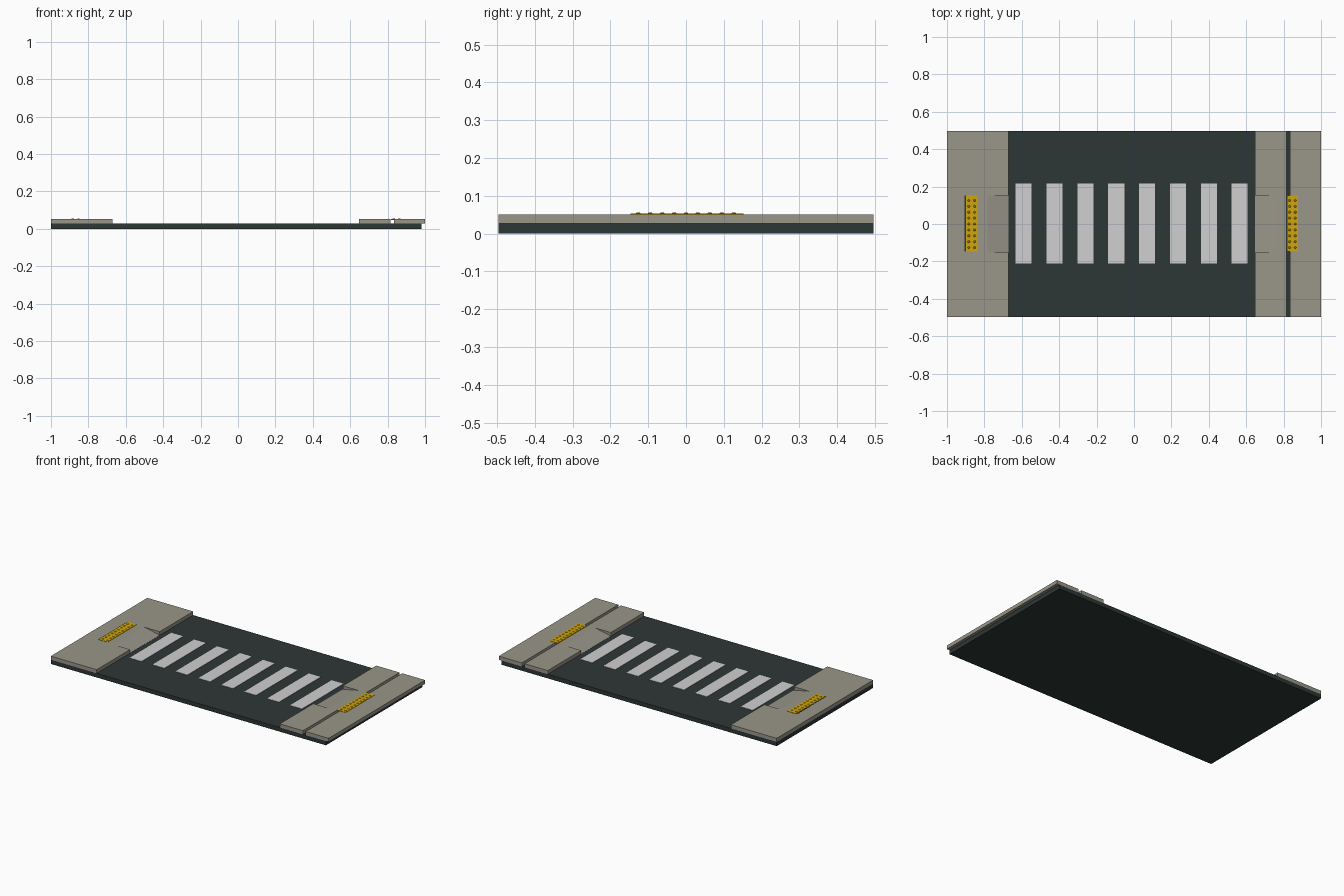
import bpy, bmesh, math

if "Cube" in bpy.data.objects:
    bpy.data.objects.remove(bpy.data.objects["Cube"])


def material(name, rgb):
    m = bpy.data.materials.new(name)
    m.diffuse_color = (*rgb, 1.0)
    m.use_nodes = True
    m.node_tree.nodes["Principled BSDF"].inputs["Base Color"].default_value = m.diffuse_color
    return m


ASPHALT = material("dark asphalt", (0.027, 0.038, 0.037))
STONE = material("pavement stone", (0.32, 0.306, 0.25))
PAINT = material("road paint", (0.64, 0.63, 0.63))
YELLOW = material("tactile yellow", (0.63, 0.38, 0.004))

ROAD_TOP, KERB_TOP, HALF_Y, RAMP_Y = 0.027, 0.051, 0.496, 0.152


def finish(name, bm, mat):
    bmesh.ops.recalc_face_normals(bm, faces=bm.faces)
    mesh = bpy.data.meshes.new(name)
    bm.to_mesh(mesh)
    bm.free()
    mesh.materials.append(mat)
    ob = bpy.data.objects.new(name, mesh)
    bpy.context.collection.objects.link(ob)
    return ob


def prism(name, profile, y0, y1, mat):
    """Extrude an xz outline along y."""
    bm = bmesh.new()
    face = bm.faces.new([bm.verts.new((x, y0, z)) for x, z in profile])
    ext = bmesh.ops.extrude_face_region(bm, geom=[face])
    moved = [v for v in ext["geom"] if isinstance(v, bmesh.types.BMVert)]
    bmesh.ops.translate(bm, verts=moved, vec=(0, y1 - y0, 0))
    return finish(name, bm, mat)


def box(name, x0, x1, y0, y1, z0, z1, mat):
    return prism(name, [(x0, z0), (x1, z0), (x1, z1), (x0, z1)], y0, y1, mat)


def cut_ramp(slab, edge, inner):
    """Slope the middle of a slab down to the road at its edge."""
    out = edge + math.copysign(0.02, edge - inner)
    slope = (ROAD_TOP + 0.001 - KERB_TOP) / (edge - inner)
    cutter = prism("ramp_cutter", [(inner, KERB_TOP), (out, KERB_TOP + slope * (out - inner)),
                                   (out, 0.1), (inner, 0.1)], -RAMP_Y, RAMP_Y, STONE)
    cutter.hide_render = True
    cutter.display_type = 'WIRE'
    mod = slab.modifiers.new("ramp", 'BOOLEAN')
    mod.operation = 'DIFFERENCE'
    mod.solver = 'EXACT'
    mod.object = cutter


def tactile_plate(name, x0, x1):
    """Yellow warning plate with rows of small studs."""
    box(name + "_plate", x0, x1, -0.147, 0.152, KERB_TOP - 0.004, KERB_TOP + 0.002, YELLOW)
    bm = bmesh.new()
    for col in (0.25, 0.75):
        for row in range(9):
            made = bmesh.ops.create_cone(bm, cap_ends=True, segments=8,
                                         radius1=0.007, radius2=0.004, depth=0.003)
            bmesh.ops.translate(bm, verts=made["verts"],
                                vec=(x0 + (x1 - x0) * col, (row - 4) * 0.0315, KERB_TOP + 0.0032))
    finish(name + "_studs", bm, YELLOW)


# Road bed
box("road", -1.0, 0.98, -HALF_Y, HALF_Y, 0.0, ROAD_TOP, ASPHALT)

# Crossing stripes
for i in range(8):
    x = -0.59 + i * 0.165
    box("crossing_stripe", x - 0.043, x + 0.043, -0.211, 0.217,
        ROAD_TOP - 0.001, ROAD_TOP + 0.002, PAINT)

# Pavements with kerb ramps
left = box("left_pavement", -1.0, -0.67, -HALF_Y, HALF_Y, ROAD_TOP, KERB_TOP, STONE)
cut_ramp(left, -0.67, -0.782)
kerb = box("right_kerb", 0.648, 0.815, -HALF_Y, HALF_Y, ROAD_TOP, KERB_TOP, STONE)
cut_ramp(kerb, 0.648, 0.76)
box("right_pavement", 0.835, 1.0, -HALF_Y, HALF_Y, ROAD_TOP, KERB_TOP, STONE)

# Tactile plates, with the dark seam beside the left one
tactile_plate("left_tactile", -0.899, -0.837)
tactile_plate("right_tactile", 0.817, 0.877)
box("left_tactile_seam", -0.905, -0.899, -0.147, 0.152, KERB_TOP - 0.002, KERB_TOP + 0.001, ASPHALT)
